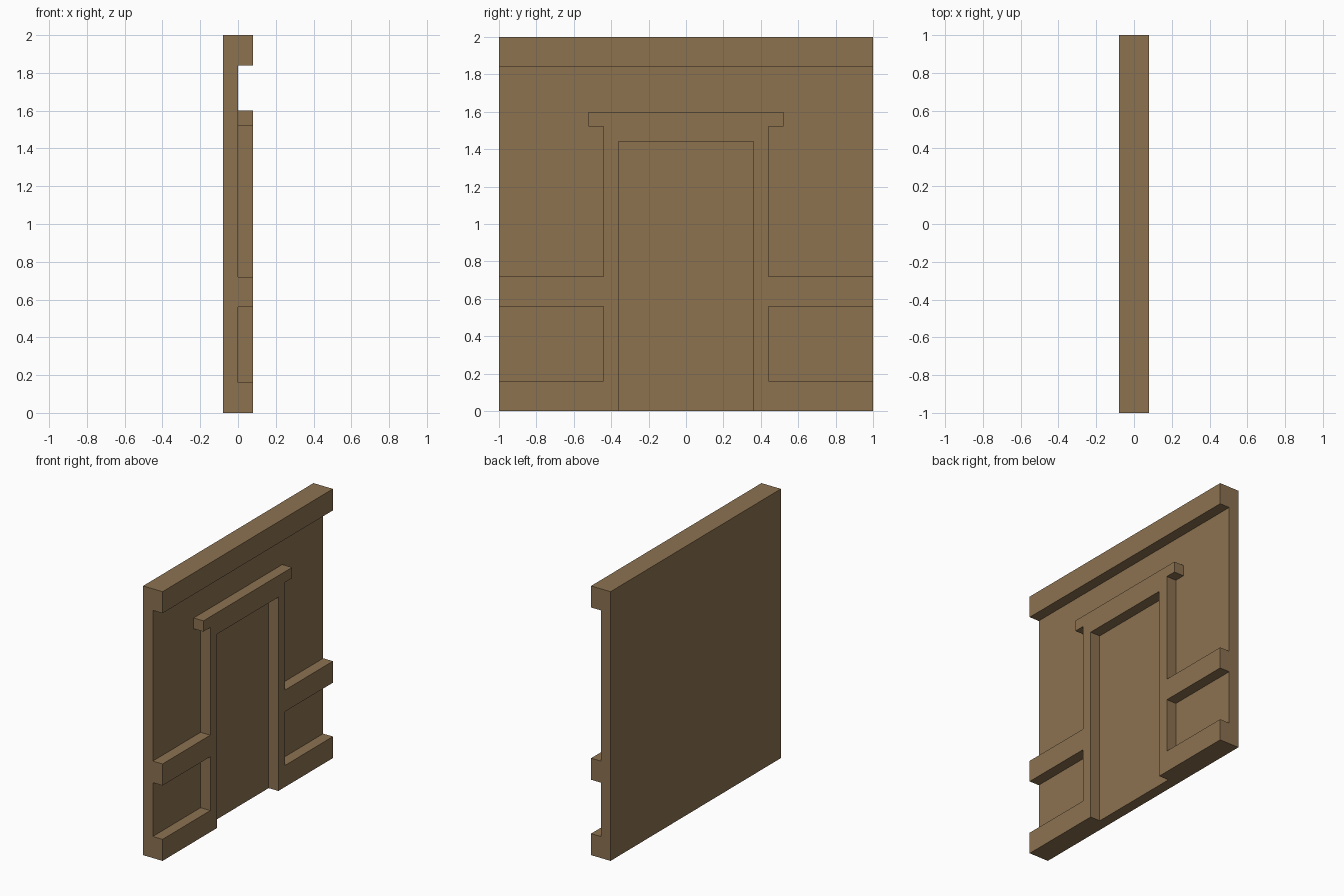
import bpy
import bmesh

cube = bpy.data.objects.get("Cube")
if cube:
    bpy.data.objects.remove(cube, do_unlink=True)

# One plain brown for the whole wall
brown = bpy.data.materials.new("wood_brown")
brown.use_nodes = True
colour = (0.262, 0.168, 0.081, 1.0)
brown.diffuse_color = colour
bsdf = brown.node_tree.nodes["Principled BSDF"]
bsdf.inputs["Base Color"].default_value = colour
bsdf.inputs["Roughness"].default_value = 0.8

HALF = 0.08  # half the wall thickness


def prism(name, outline, x0, x1, back=True):
    """Extrude a counter-clockwise (y, z) outline along x."""
    bm = bmesh.new()
    rear = [bm.verts.new((x0, y, z)) for y, z in outline]
    face = [bm.verts.new((x1, y, z)) for y, z in outline]
    bm.faces.new(face)
    if back:
        bm.faces.new(rear[::-1])
    n = len(outline)
    for i in range(n):
        j = (i + 1) % n
        bm.faces.new((rear[i], rear[j], face[j], face[i]))
    mesh = bpy.data.meshes.new(name)
    bm.to_mesh(mesh)
    bm.free()
    mesh.materials.append(brown)
    obj = bpy.data.objects.new(name, mesh)
    bpy.context.collection.objects.link(obj)
    return obj


def rect(z0, z1):
    return [(-1, z0), (1, z0), (1, z1), (-1, z1)]


# Flat wall slab
prism("wall_panel", rect(0, 2), -HALF, 0)

# Full-width top beam
prism("top_beam", rect(1.84, 2), 0, HALF, back=False)

# Door surround with lintel, joined to the baseboard and chair rail:
# one half outline, from the door jamb foot up to the lintel end
half = [(0.36, 0), (1, 0), (1, 0.16), (0.44, 0.16), (0.44, 0.56),
        (1, 0.56), (1, 0.72), (0.44, 0.72), (0.44, 1.52),
        (0.52, 1.52), (0.52, 1.60)]
mirrored = [(-y, z) for y, z in reversed(half)]
door_head = [(-0.36, 1.44), (0.36, 1.44)]
prism("door_surround_and_rails", half + mirrored + door_head,
      0, HALF, back=False)
